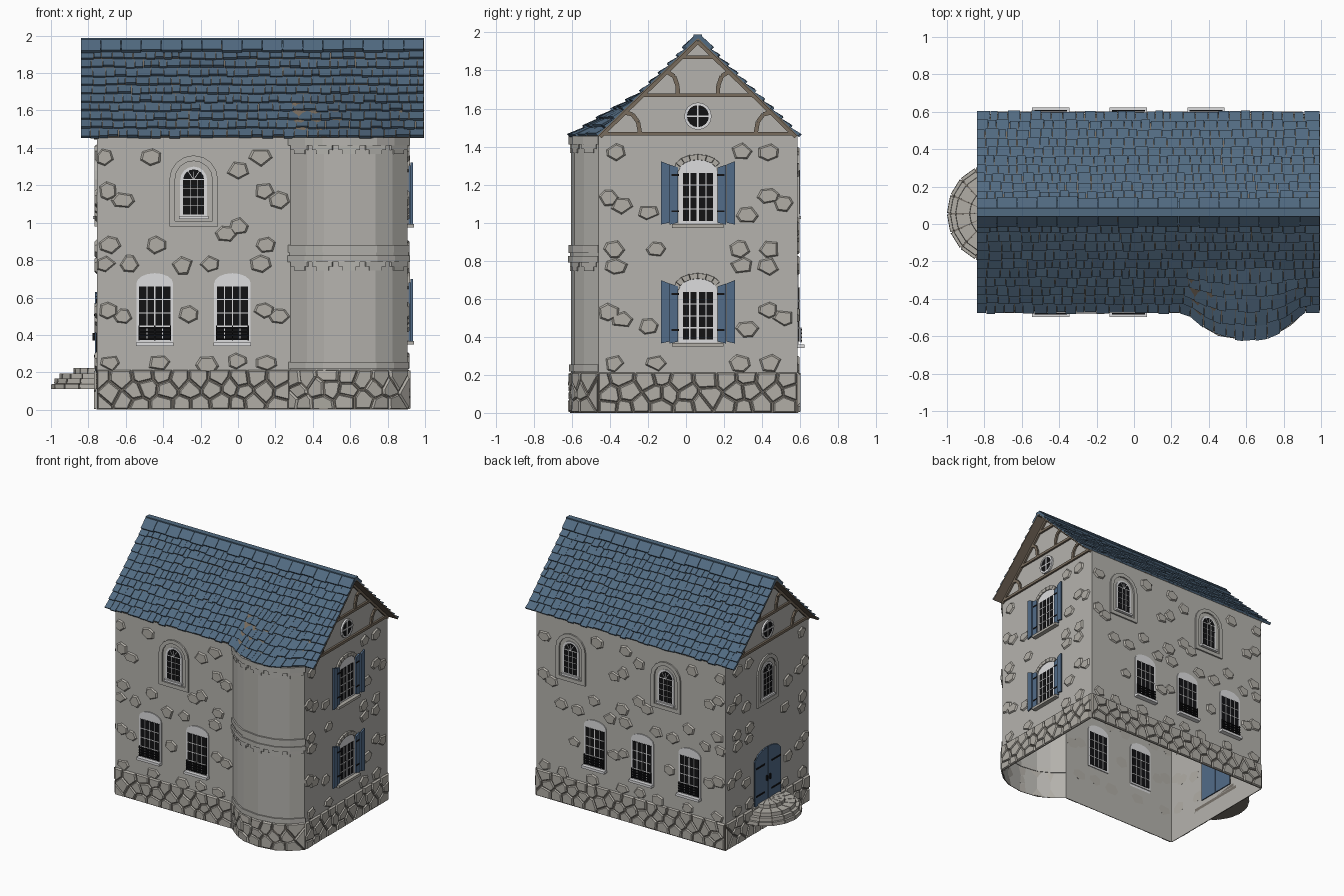
import bpy, bmesh, math, random
from mathutils import Vector

if "Cube" in bpy.data.objects:
    bpy.data.objects.remove(bpy.data.objects["Cube"])
random.seed(4)
R = random.uniform

COLOURS = {
    "plaster": (.46, .45, .42), "stone": (.44, .42, .38), "mortar": (.19, .17, .145),
    "slate_blue": (.083, .145, .22), "shutter_blue": (.085, .15, .25), "white": (.72, .72, .73),
    "black": (.006, .006, .007), "timber": (.19, .15, .11)}
MATS = {}
for n, c in COLOURS.items():
    MATS[n] = bpy.data.materials.new(n)
    MATS[n].diffuse_color = (*c, 1)
PARTS = {}

# ---------- helpers ----------
def part(name, mat):
    return PARTS.setdefault(name, (bmesh.new(), mat))[0]

def loft(bm, a, b):
    """Closed solid between two rings of points."""
    va, vb = [bm.verts.new(p) for p in a], [bm.verts.new(p) for p in b]
    n = len(va)
    bm.faces.new(va[::-1])
    bm.faces.new(vb)
    for i in range(n):
        j = (i + 1) % n
        bm.faces.new((va[i], va[j], vb[j], vb[i]))

def prism(bm, pts, F, d0, d1, k=1.0):
    """Outline on a wall, pushed out from depth d0 to d1, top scaled by k."""
    cu, cv = sum(p[0] for p in pts) / len(pts), sum(p[1] for p in pts) / len(pts)
    loft(bm, [F(u, v, d0) for u, v in pts],
         [F(cu + (u - cu) * k, cv + (v - cv) * k, d1) for u, v in pts])

def rect(u0, u1, v0, v1):
    return [(u0, v0), (u1, v0), (u1, v1), (u0, v1)]

def arch(u, w, v0, v1, rise, n=8):
    return [(u - w, v0), (u + w, v0)] + [
        (u + w * math.cos(math.pi * i / n), v1 - rise + rise * math.sin(math.pi * i / n)) for i in range(n + 1)]

def ring(bm, outer, inner, F, d0, d1, skip=0, k=1.0):
    for i in range(skip, len(outer) - (1 if skip else 0)):
        j = (i + 1) % len(outer)
        if (Vector(outer[i]) - Vector(outer[j])).length > 1e-4:
            prism(bm, [outer[i], outer[j], inner[j], inner[i]], F, d0, d1, k)

def strip(bm, pts, w, F, d0, d1):
    for p, q in zip(pts, pts[1:]):
        p, q = Vector(p), Vector(q)
        t = (q - p).normalized() * w / 2
        n = Vector((-t.y, t.x))
        prism(bm, [p - n, q - n, q + n, p + n], F, d0, d1)

# ---------- wall frames ----------
X0, X1, Y0, Y1 = -.755, .905, -.46, .585
YC, HALF, EAVE, RIDGE = .0625, .5225, 1.455, 1.965
front = lambda u, v, d: (u, Y0 - d, v)
back = lambda u, v, d: (u, Y1 + d, v)
right = lambda u, v, d: (X1 + d, u, v)
left = lambda u, v, d: (X0 - d, u, v)
BAY = [Vector(p) for p in ((.28, -.46), (.37, -.535), (.46, -.585), (.6, -.605), (.735, -.585), (.825, -.535), (.905, -.46))]
CUM = [0]
for p, q in zip(BAY, BAY[1:]):
    CUM.append(CUM[-1] + (q - p).length)

def bay(u, v, d):
    i = max(j for j in range(6) if CUM[j] <= max(u, 0))
    p = BAY[i].lerp(BAY[i + 1], (u - CUM[i]) / (CUM[i + 1] - CUM[i]))
    p = p + (p - Vector((.595, -.40))).normalized() * d
    return (p.x, p.y, v)

# ---------- walls: open shell plus gables ----------
bm = part("walls", "plaster")
plan = [(X0, Y0)] + [tuple(p) for p in BAY] + [(X1, Y1), (X0, Y1)]
lo, hi = [bm.verts.new((*p, 0)) for p in plan], [bm.verts.new((*p, EAVE)) for p in plan]
for i in range(len(plan)):
    j = (i + 1) % len(plan)
    bm.faces.new((lo[i], lo[j], hi[j], hi[i]))
bm.faces.new((hi[0], hi[-1], bm.verts.new((X0, YC, RIDGE))))
bm.faces.new((hi[-3], hi[-2], bm.verts.new((X1, YC, RIDGE))))

# ---------- rubble base: clipped cells ----------
def clip(poly, p, q):
    m, n, out = (p + q) / 2, q - p, []
    for a, b in zip(poly, poly[1:] + poly[:1]):
        da, db = (a - m).dot(n), (b - m).dot(n)
        if da <= 0:
            out.append(a)
        if da * db < 0:
            out.append(a.lerp(b, da / (da - db)))
    return out

def rubble(F, u0, u1, cuts):
    for a, b in zip(cuts, cuts[1:]):
        prism(part("base_mortar", "mortar"), rect(a, b, 0, .205), F, .001, .005)
    n = max(2, round((u1 - u0) / .105))
    w = (u1 - u0) / n
    seeds = [Vector((u0 + (i + .5 + .5 * (r % 2) - .25 + R(-.28, .28)) * w, .035 + r * .07 + R(-.02, .02)))
             for i in range(n) for r in range(3)]
    for s in seeds:
        cell = [Vector(p) for p in rect(u0, u1, 0, .215)]
        for q in seeds:
            if q is not s and cell:
                cell = clip(cell, s, q)
        if len(cell) > 2:
            c = sum(cell, Vector((0, 0))) / len(cell)
            prism(part("base_stones", "stone"), [c + (p - c) * .95 for p in cell], F, .002, .016, .84)

rubble(front, X0, .28, [X0, .28])
rubble(bay, 0, CUM[-1], CUM)
for F, a, b in ((right, Y0, Y1), (left, Y0, Y1), (back, X0, X1)):
    rubble(F, a, b, [a, b])

# ---------- scattered wall stones ----------
def stone(F, u, v, lo, hi):
    n, w, h, a0 = random.choice((5, 6, 6)), R(.052, .066), R(.042, .052), R(0, 6)
    pts = []
    for i in range(n):
        a = a0 + 2 * math.pi * (i + R(-.2, .2)) / n
        pts.append((min(max(u + w * math.cos(a), lo), hi), v + h * math.sin(a)))
    prism(part("wall_stones", "stone"), pts, F, -.001, .011, .8)

LONG = [(.04, 1.35), (.29, 1.35), (.755, 1.28), (.06, 1.17), (.14, 1.12), (.69, .94), (.76, .98), (.07, .88),
        (.32, .88), (.04, .78), (.175, .78), (.46, .77), (.605, .78), (.06, .53), (.14, .50), (.49, .51),
        (.07, .25), (.33, .25), (.59, .24), (.75, .26)]
for k in range(2):
    for u, v in LONG:
        x = X0 + u + k * .835
        stone(back, x, v, X0, X1)
        if x < .22:
            stone(front, x, v, X0, .28)
SHORT = [(-.43, .77), (.37, .77), (.23, .775), (-.47, .53), (-.40, .49), (.37, .54), (.45, .5), (-.26, .455),
         (.26, .44), (-.44, .26), (-.22, .26), (.22, .26), (.38, .26)]
for F in (right, left):
    for u, v in SHORT + [(u, v + .6) for u, v in SHORT]:
        stone(F, YC + u, v, Y0, Y1)

# ---------- windows ----------
frame, glass, iron = part("window_frames", "white"), part("window_glass", "black"), part("ironwork", "black")
trim = part("stone_trim", "plaster")

def muntins(F, u, w, v0, v1, cols, rows, t=.003):
    for i in range(1, cols):
        x = u - w + 2 * w * i / cols
        prism(frame, rect(x - t, x + t, v0, v1), F, -.013, .013)
    for i in range(1, rows):
        y = v0 + (v1 - v0) * i / rows
        prism(frame, rect(u - w, u + w, y - t, y + t), F, -.013, .013)

def barred_window(F, u):
    prism(frame, arch(u, .098, .36, .73, .055), F, -.007, .007)
    prism(glass, rect(u - .083, u + .083, .375, .66), F, -.010, .010)
    muntins(F, u, .083, .375, .66, 4, 4)
    prism(frame, rect(u - .1, u + .1, .34, .36), F, 0, .037)
    for z in (.378, .398, .418, .438):
        prism(iron, rect(u - .088, u + .088, z - .004, z + .004), F, .016, .024)
    for x in (-.085, 0, .085):
        prism(iron, rect(u + x - .003, u + x + .003, .37, .45), F, .016, .022)

def arched_window(F, u):
    ring(trim, arch(u, .13, .98, 1.36, .13), arch(u, .1, 1.01, 1.33, .1), F, -.002, .012)
    prism(frame, arch(u, .072, 1.02, 1.30, .072), F, -.007, .007)
    prism(glass, arch(u, .056, 1.045, 1.285, .056), F, -.010, .010)
    muntins(F, u, .056, 1.045, 1.23, 3, 4, .0015)
    prism(frame, rect(u - .056, u + .056, 1.227, 1.233), F, -.013, .013)
    for a in (-.03, 0, .03):
        strip(frame, [(u, 1.23), (u + a, 1.275)], .004, F, -.013, .013)
    prism(frame, rect(u - .078, u + .078, 1.02, 1.036), F, 0, .02)

def shuttered_window(F, u, z):
    prism(frame, arch(u, .1, z + .01, z + .345, .06), F, -.007, .007)
    for s in (-1, 1):
        c = u + s * .043
        prism(glass, rect(c - .036, c + .036, z + .025, z + .275), F, -.010, .010)
        muntins(F, c, .036, z + .025, z + .275, 2, 4)
        # folding shutter: two leaves stepping out from the wall
        for a, b, ta, tb, d in ((.104, .148, .305, .32, .006), (.15, .195, .32, .338, .018)):
            prism(part("shutters", "shutter_blue"), [(u + s * a, z + .015), (u + s * b, z + .005),
                  (u + s * b, z + tb), (u + s * a, z + ta)], F, d, d + .012)
        for h in (.07, .26):
            prism(iron, rect(u + s * .12 - .02, u + s * .12 + .02, z + h, z + h + .01), F, .017, .021)
    ring(part("arch_stones", "stone"), arch(u, .125, z + .25, z + .375, .075), arch(u, .1, z + .25, z + .345, .06),
         F, -.001, .014, skip=3, k=.93)
    prism(part("arch_stones", "stone"), rect(u - .135, u + .135, z - .012, z + .008), F, 0, .035)

for x in (-.445, -.03):
    barred_window(front, x)
for x in (-.445, -.03, .385):
    barred_window(back, x)
for F, u in ((front, -.237), (back, -.237), (back, .598), (left, YC)):
    arched_window(F, u)
for z in (.36, .985):
    shuttered_window(right, YC, z)

# ---------- gables: round window and timber ----------
timber = part("gable_timber", "timber")
circle = lambda r: [(YC + r * math.cos(i * math.pi / 8), 1.56 + r * math.sin(i * math.pi / 8)) for i in range(16)]
for F in (right, left):
    prism(glass, circle(.06), F, -.008, .008)
    ring(frame, circle(.072), circle(.058), F, -.014, .014)
    for a, b in ((1, 0), (0, 1)):
        strip(frame, [(YC - .06 * a, 1.56 - .06 * b), (YC + .06 * a, 1.56 + .06 * b)], .009, F, -.012, .012)
    for w, z in ((.52, 1.467), (.29, 1.67), (.09, 1.87)):
        strip(timber, [(YC - w, z), (YC + w, z)], .02, F, -.002, .015)
    for s in (-1, 1):
        for path in ([(.515, 1.452), (0, 1.952)], [(.39, 1.58), (.345, 1.57), (.315, 1.53), (.305, 1.475)],
                     [(.165, 1.795), (.125, 1.77), (.107, 1.72), (.105, 1.67)]):
            strip(timber, [(YC + s * u, v) for u, v in path], .022, F, -.002, .014)

# ---------- bay mouldings and corbels ----------
for z0, z1, d in ((.217, .255, .010), (.79, .825, .016), (.84, .882, .012), (.825, .84, .006), (1.412, 1.455, .014)):
    for a, b in zip(CUM, CUM[1:]):
        prism(trim, rect(a, b, z0, z1), bay, -.005, d)
for u in [CUM[-1] * (i + .5) / 5 for i in range(5)]:
    for z in (.79, 1.412):
        prism(trim, rect(u - .055, u + .055, z - .024, z), bay, -.012, .012)
        prism(trim, rect(u - .035, u + .035, z - .045, z - .024), bay, -.012, .008)

# ---------- door ----------
prism(part("door_recess", "black"), arch(YC, .165, .2, .63, .08), left, -.004, .004)
door = part("door", "shutter_blue")
top = lambda u: .55 + .08 * math.sqrt(max(0, 1 - (u / .166) ** 2))
for i in range(8):
    a, b = -.163 + i * .0408, -.163 + (i + 1) * .0408 - (.005 if i == 3 else .0015)
    prism(door, [(YC + a, .2), (YC + b, .2), (YC + b, top(b)), (YC + a, top(a))], left, -.008, .010)
for s in (-1, 1):
    for z in (.28, .5):
        prism(iron, rect(YC + s * .1 - .055, YC + s * .1 + .055, z, z + .012), left, .010, .014)
    prism(iron, rect(YC + s * .02 - .006, YC + s * .02 + .006, .37, .41), left, .01, .022)

# ---------- half-round steps ----------
stepF = lambda u, v, d: (X0 - u, YC - .007 + v * 1.08, d)
for i, r in enumerate((.245, .228, .2, .125)):
    z = .11 + i * .028
    half = [(r * .97 * math.cos(a), r * .97 * math.sin(a)) for a in [math.pi * (j / 8 - .5) for j in range(9)]]
    prism(part("step_core", "mortar"), half, stepF, z, z + .025)
    for j in range(8):
        a, b = math.pi * (j / 8 - .5) + .015, math.pi * ((j + 1) / 8 - .5) - .015
        q = max(r - .11, .02)
        prism(part("step_stones", "stone"), [(p * math.cos(t), p * math.sin(t)) for p, t in
              ((q, a), (r, a), (r, b), (q, b))], stepF, z + .001, z + .028, .97)

# ---------- roof ----------
def bump(x):
    for p, q in zip(BAY, BAY[1:]):
        if p.x <= x <= q.x:
            return Y0 - p.lerp(q, (x - p.x) / (q.x - p.x)).y
    return 0

def roof(side, x, s, h):
    y = YC + side * HALF * s
    if side < 0:
        y -= bump(x) * max(0, (s - .55) / .45)
    return (x, y + side * h * .7, RIDGE + (EAVE - RIDGE) * s + h * .7)

RX0, RX1, ROWS = -.84, .995, 11
boards, tiles = part("roof_boards", "timber"), part("roof_tiles", "slate_blue")

def tile(side, x0, x1, s0, s1, h0, h1):
    c = ((x0, s0, h0), (x1, s0, h0), (x1, s1, h1), (x0, s1, h1))
    loft(tiles, [roof(side, x, s, .002) for x, s, h in c], [roof(side, x, s, h) for x, s, h in c])

for side in (-1, 1):
    xs = sorted([RX0, RX1] + [p.x for p in BAY])
    for a, b in zip(xs, xs[1:]):
        for s0, s1 in ((0, .55), (.55, 1)):
            c = ((a, s0), (b, s0), (b, s1), (a, s1))
            loft(boards, [roof(side, x, s, -.002) for x, s in c], [roof(side, x, s, .005) for x, s in c])
    for r in range(ROWS):
        x = RX0
        while x < RX1 - .001:
            w = R(.038, .075)
            e = RX1 if RX1 - x - w < .03 else x + w
            tile(side, x, e - .003, r / ROWS, (r + 1) / ROWS + R(-.004, .016), .006, R(.016, .023))
            x = e
    # ridge slates
    for i in range(17):
        w = (RX1 - RX0) / 17
        tile(side, RX0 + i * w, RX0 + (i + 1) * w - .003, 0, .105 + R(0, .02), .026, R(.024, .03))
prism(part("ridge_cap", "slate_blue"), rect(RX0, RX1, YC - .022, YC + .022), lambda u, v, d: (u, v, d), 1.955, 1.988)

# ---------- make objects ----------
for name, (bm, mat) in PARTS.items():
    bmesh.ops.recalc_face_normals(bm, faces=bm.faces)
    me = bpy.data.meshes.new(name)
    bm.to_mesh(me)
    bm.free()
    me.materials.append(MATS[mat])
    bpy.context.collection.objects.link(bpy.data.objects.new(name, me))

for m in bpy.data.materials:
    if m.users and not m.is_grease_pencil:
        m.use_nodes = True
        m.node_tree.nodes["Principled BSDF"].inputs["Base Color"].default_value = m.diffuse_color
